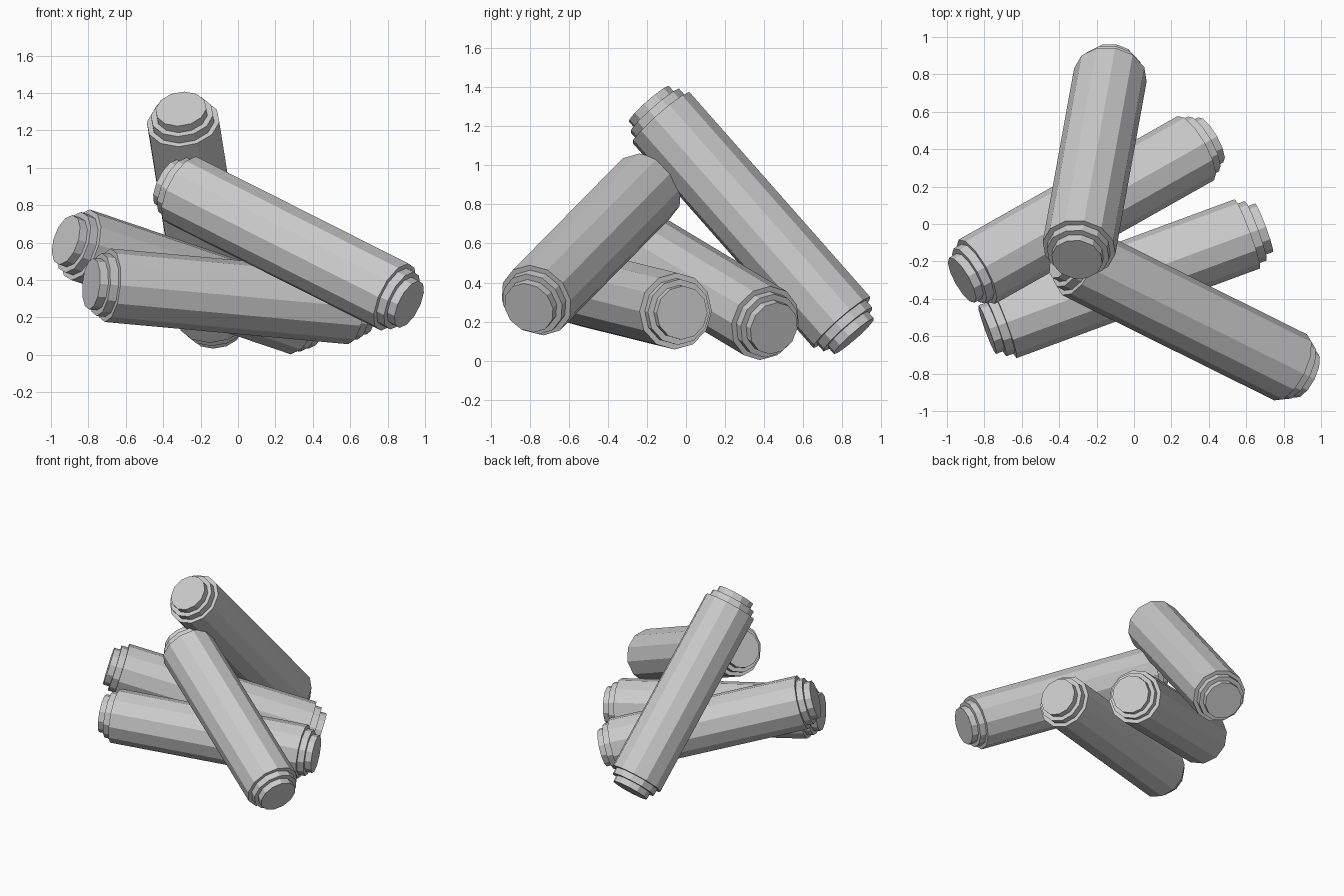
import bpy, bmesh
from mathutils import Vector

if "Cube" in bpy.data.objects:
    bpy.data.objects.remove(bpy.data.objects["Cube"])

SIDES = 12
# (distance from the end, radius) for the stepped log end
STEPS = [(0.0, 0.138), (0.047, 0.138), (0.047, 0.169), (0.095, 0.169), (0.095, 0.197)]


def log(name, start, end):
    """Low-poly log with two stepped rings at each end, lying from start to end."""
    a, b = Vector(start), Vector(end)
    axis = b - a
    length = axis.length
    profile = STEPS + [(length - d, r) for d, r in reversed(STEPS)]
    bm = bmesh.new()
    verts = [bm.verts.new((r, 0, d)) for d, r in profile]
    edges = [bm.edges.new(pair) for pair in zip(verts, verts[1:])]
    bmesh.ops.spin(bm, geom=verts + edges, cent=(0, 0, 0), axis=(0, 0, 1),
                   angle=6.283185307, steps=SIDES, use_merge=False)
    bmesh.ops.remove_doubles(bm, verts=bm.verts, dist=0.0005)
    # flat caps on both open ends
    bmesh.ops.holes_fill(bm, edges=[e for e in bm.edges if e.is_boundary], sides=0)
    bmesh.ops.recalc_face_normals(bm, faces=bm.faces)
    mesh = bpy.data.meshes.new(name)
    bm.to_mesh(mesh)
    bm.free()
    obj = bpy.data.objects.new(name, mesh)
    obj.location = a
    obj.rotation_euler = axis.to_track_quat('Z', 'Y').to_euler()
    bpy.context.collection.objects.link(obj)


# Two logs at the bottom of the pile
log("front_bottom_log", (-0.785, -0.565, 0.38), (0.695, -0.02, 0.245))
log("back_bottom_log", (-0.92, -0.30, 0.615), (0.41, 0.45, 0.165))
# Two logs leaning on top
log("front_leaning_log", (-0.375, -0.165, 0.92), (0.915, -0.805, 0.27))
log("back_leaning_log", (-0.305, -0.19, 1.315), (-0.115, 0.86, 0.125))
